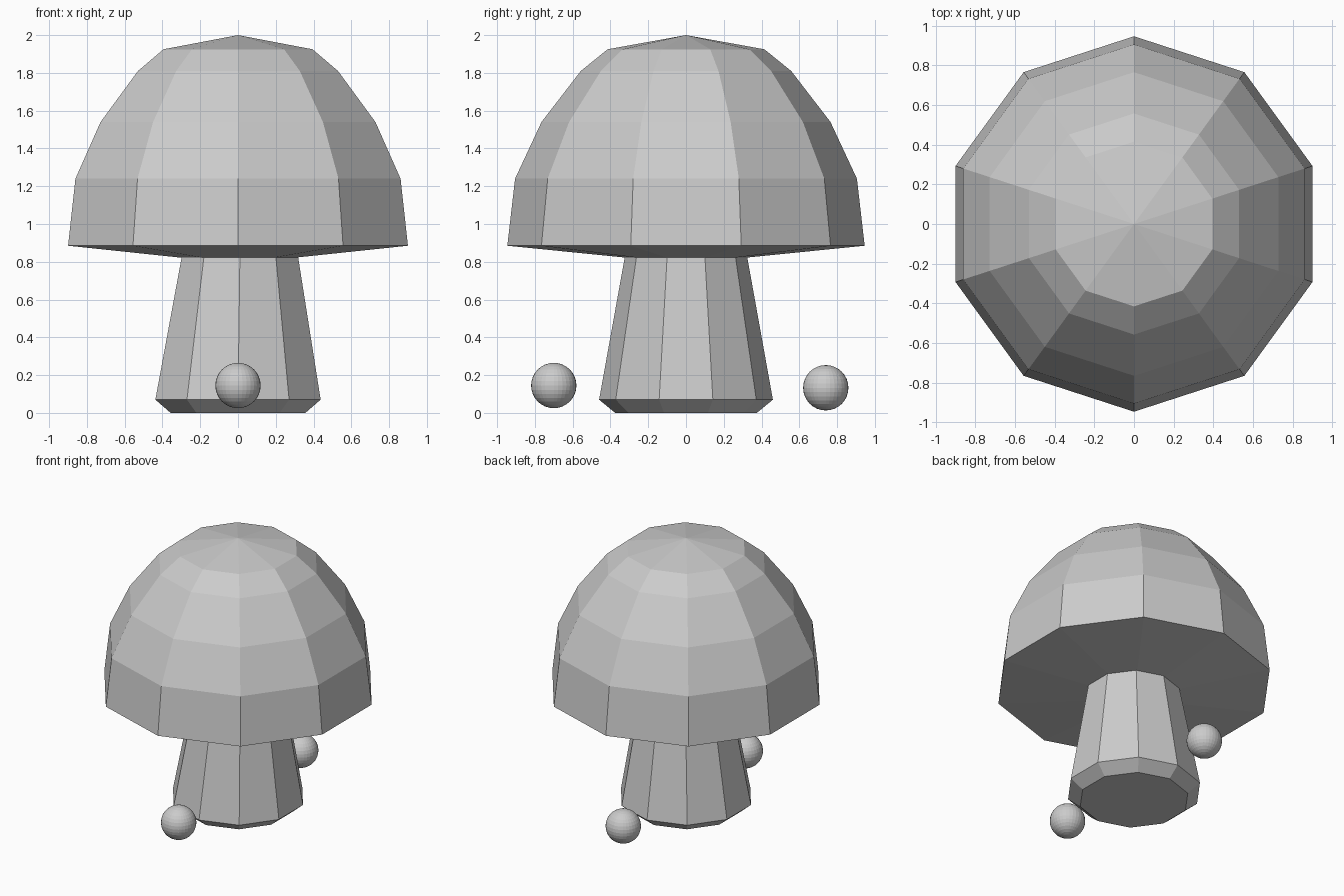
import bpy
import bmesh
from math import cos, sin, pi

SIDES = 10

cube = bpy.data.objects.get("Cube")
if cube:
    bpy.data.objects.remove(cube, do_unlink=True)

# One plain grey for every part
grey = bpy.data.materials.new("light_grey")
grey.use_nodes = True
colour = (0.6, 0.6, 0.6, 1)
grey.diffuse_color = colour
grey.node_tree.nodes["Principled BSDF"].inputs["Base Color"].default_value = colour


def finish(name, bm):
    bmesh.ops.recalc_face_normals(bm, faces=bm.faces)
    mesh = bpy.data.meshes.new(name)
    bm.to_mesh(mesh)
    bm.free()
    mesh.materials.append(grey)
    obj = bpy.data.objects.new(name, mesh)
    bpy.context.collection.objects.link(obj)
    return obj


def lathe(name, profile):
    """Spin (radius, height, x shift) rings into a flat-sided closed solid."""
    bm = bmesh.new()
    rings = []
    for r, z, shift in profile:
        if r == 0:
            rings.append([bm.verts.new((shift, 0, z))] * SIDES)
            continue
        angles = [pi / 2 + 2 * pi * i / SIDES for i in range(SIDES)]
        rings.append([bm.verts.new((shift + r * cos(a), r * sin(a), z)) for a in angles])
    for low, high in zip(rings, rings[1:]):
        for i in range(SIDES):
            j = (i + 1) % SIDES
            corners = dict.fromkeys((low[i], low[j], high[j], high[i]))
            bm.faces.new(list(corners))
    for ring in (rings[0], rings[-1]):
        if ring[0] is not ring[1]:
            bm.faces.new(ring)
    return finish(name, bm)


def ball(name, location):
    bm = bmesh.new()
    bmesh.ops.create_uvsphere(bm, u_segments=32, v_segments=16, radius=0.12)
    finish(name, bm).location = location


# Tapered stem with a chamfered foot
lathe("stem", [(0.375, 0, 0), (0.46, 0.07, 0), (0.325, 0.82, 0.01), (0.31, 0.9, 0.01)])

# Domed cap with a shallow conical underside
lathe("cap", [(0.3, 0.82, 0), (0.946, 0.885, 0), (0.905, 1.24, 0), (0.765, 1.54, 0),
              (0.557, 1.81, 0), (0.415, 1.925, 0), (0, 2, 0)])

# Two small balls beside the foot
ball("front_ball", (0, -0.7, 0.145))
ball("back_ball", (0, 0.74, 0.133))
